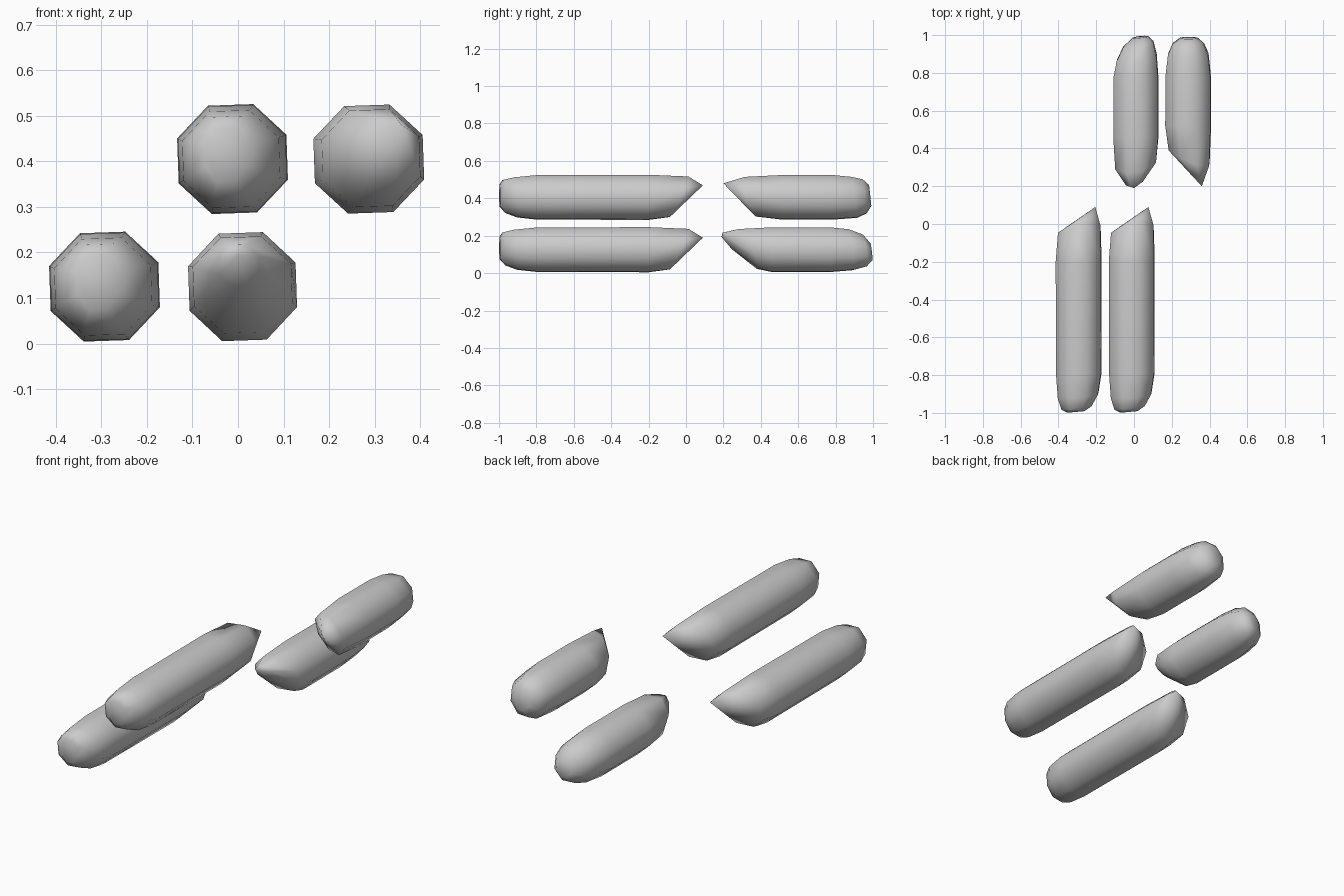
import bpy, bmesh, math

SIDES = 8


def pod(name, cx, cz, rings, tip=None, turn=2):
    """Loft eight-sided rings along y. Ring: y, x offset, z offset,
    half width, half height, y slant per half width, y slant per half height."""
    bm = bmesh.new()
    loops = []
    for y, ox, oz, hx, hz, kx, kz in rings:
        loop = []
        for i in range(SIDES):
            a = math.radians(22.5 + turn + 360 / SIDES * i)
            u, v = (f(a) / math.cos(math.pi / 8) for f in (math.cos, math.sin))
            loop.append(bm.verts.new((cx + ox + u * hx, y + kx * u + kz * v, cz + oz + v * hz)))
        loops.append(loop)
    for a, b in zip(loops, loops[1:]):
        for i in range(SIDES):
            j = (i + 1) % SIDES
            bm.faces.new((a[i], a[j], b[j], b[i]))
    # first end is a small flat cap, last end a cap or an off-centre point
    bm.faces.new(loops[0])
    if tip:
        p = bm.verts.new((cx + tip[0], tip[1], cz + tip[2]))
        for i in range(SIDES):
            bm.faces.new((loops[-1][i], loops[-1][(i + 1) % SIDES], p))
    else:
        bm.faces.new(loops[-1])
    bmesh.ops.recalc_face_normals(bm, faces=bm.faces)
    for f in bm.faces:
        f.smooth = True
    mesh = bpy.data.meshes.new(name)
    bm.to_mesh(mesh)
    bm.free()
    bpy.context.collection.objects.link(bpy.data.objects.new(name, mesh))


# long pods: rounded front, slanted point at the back
long_rings = [
    (-0.995, -0.015, 0.01, 0.045, 0.06, 0.004, 0),
    (-0.97, -0.01, 0.005, 0.08, 0.088, 0.01, -0.008),
    (-0.91, -0.003, 0, 0.106, 0.106, 0.01, -0.01),
    (-0.8, 0, 0, 0.118, 0.117, 0, 0),
    (-0.2, 0, 0, 0.12, 0.119, 0, 0),
    (-0.045, 0.004, 0.002, 0.112, 0.108, 0.02, 0.05),
]
pod("long_pod_lower", -0.293, 0.125, long_rings, (0.088, 0.09, 0.064))
pod("long_pod_upper", -0.012, 0.405, long_rings, (0.088, 0.09, 0.064))

# upper short pod: rounded back, slanted point at the front
pod("short_pod_upper", 0.287, 0.405, [
    (0.985, 0.003, 0.01, 0.045, 0.055, 0, -0.006),
    (0.955, 0, 0.005, 0.082, 0.09, 0, -0.01),
    (0.9, 0, 0, 0.106, 0.108, 0, -0.015),
    (0.78, 0, 0, 0.119, 0.118, 0, 0),
    (0.52, 0, 0, 0.12, 0.118, 0, 0),
    (0.36, 0.005, 0.002, 0.107, 0.106, -0.04, -0.03),
], (0.072, 0.2, 0.075))

# lower short pod: rounded back, blunt slanted front
pod("short_pod_lower", 0.01, 0.125, [
    (0.99, 0.025, -0.012, 0.04, 0.045, 0.004, -0.005),
    (0.95, 0.012, -0.005, 0.08, 0.085, 0.015, -0.01),
    (0.88, 0.004, 0, 0.105, 0.108, 0.015, -0.015),
    (0.77, 0, 0, 0.118, 0.118, 0, 0),
    (0.46, 0, 0, 0.118, 0.118, 0, 0),
    (0.33, 0, 0.004, 0.108, 0.105, 0.02, -0.055),
    (0.225, -0.008, 0.047, 0.045, 0.045, 0.01, -0.025),
], (-0.01, 0.19, 0.068))
